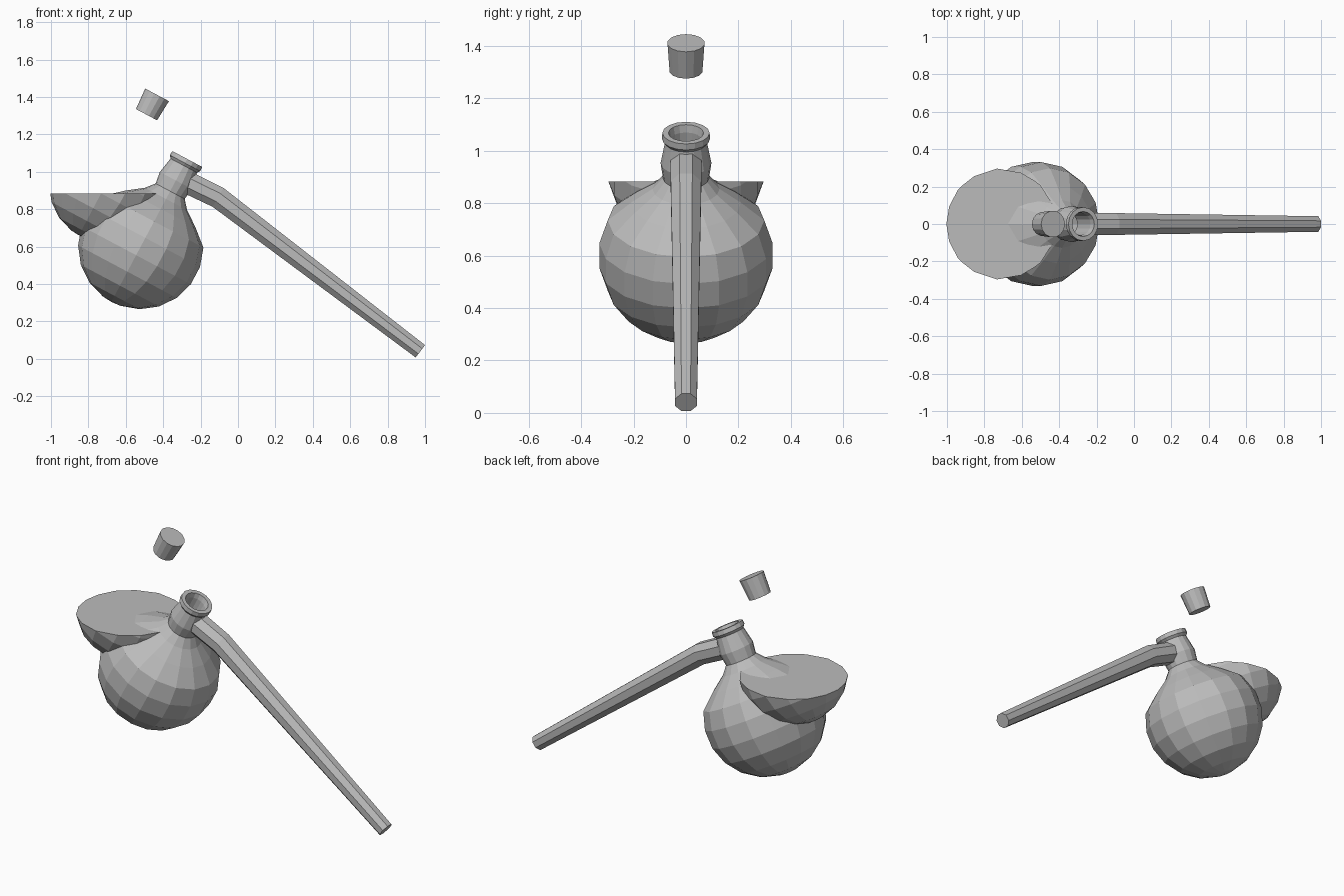
import bpy, bmesh, math
from mathutils import Matrix, Vector

TILT = math.radians(28)
BULB_R = 0.335

if "Cube" in bpy.data.objects:
    bpy.data.objects.remove(bpy.data.objects["Cube"])

grey = bpy.data.materials.new("plain_grey")
grey.use_nodes = True
colour = (0.5, 0.5, 0.5, 1)
grey.diffuse_color = colour
grey.node_tree.nodes["Principled BSDF"].inputs["Base Color"].default_value = colour


def finish(name, bm):
    bmesh.ops.recalc_face_normals(bm, faces=bm.faces)
    mesh = bpy.data.meshes.new(name)
    bm.to_mesh(mesh)
    bm.free()
    mesh.materials.append(grey)
    obj = bpy.data.objects.new(name, mesh)
    bpy.context.collection.objects.link(obj)
    return obj


def lathe(profile, sides, centre):
    """Spin (radius, height) points about the tilted axis through centre."""
    bm = bmesh.new()
    pts = [bm.verts.new((r, 0, h)) for r, h in profile]
    edges = [bm.edges.new(pair) for pair in zip(pts, pts[1:])]
    bmesh.ops.spin(bm, geom=pts + edges, cent=(0, 0, 0), axis=(0, 0, 1),
                   angle=math.tau, steps=sides, use_duplicate=False)
    bmesh.ops.remove_doubles(bm, verts=bm.verts, dist=0.0005)
    bm.transform(Matrix.Translation(centre) @ Matrix.Rotation(TILT, 4, "Y"))
    return bm


def arc(radius, start, end, step=18):
    """Sphere profile between two latitudes in degrees."""
    angles = [math.radians(a) for a in range(start, end + 1, step)]
    return [(radius * math.cos(a), radius * math.sin(a)) for a in angles]


# Flask: outer bulb, shoulder, neck, lip, then the inner wall
outer = [(0, -BULB_R)] + arc(BULB_R, -81, 27)
shoulder = [(0.21, 0.228), (0.128, 0.288), (0.088, 0.335)]
neck = [(0.097, 0.40), (0.08, 0.49), (0.092, 0.505), (0.09, 0.53), (0.067, 0.53)]
throat = [(0.06, 0.50), (0.06, 0.35), (0.10, 0.285), (0.19, 0.215)]
inner = arc(BULB_R - 0.02, -81, 27)[::-1] + [(0, 0.02 - BULB_R)]
finish("flask", lathe(outer + shoulder + neck + throat + inner, 16, (-0.52, 0, 0.60)))

# Liquid: sphere sliced flat at its surface
bm = lathe([(0, -0.3)] + arc(0.3, -81, 81) + [(0, 0.3)], 16, (-0.71, 0, 0.925))
cut = bmesh.ops.bisect_plane(bm, geom=bm.verts[:] + bm.edges[:] + bm.faces[:],
                             plane_co=(0, 0, 0.883), plane_no=(0, 0, 1), clear_outer=True)
rim = [e for e in cut["geom_cut"] if isinstance(e, bmesh.types.BMEdge)]
bmesh.ops.contextual_create(bm, geom=rim)
finish("liquid", bm)

# Stopper floating above the neck
finish("stopper", lathe([(0, -0.06), (0.064, -0.06), (0.072, 0.06), (0, 0.06)],
                        14, (-0.461, 0, 1.358)))

# Spout: tapered tube through three sections (x, z, radius, slope in degrees)
bm = bmesh.new()
rings = []
for x, z, radius, slope in [(-0.267, 0.941, 0.065, 26), (-0.107, 0.863, 0.063, 30),
                            (0.975, 0.04, 0.045, 37)]:
    a = math.radians(slope)
    up = Vector((math.sin(a), 0, math.cos(a)))
    side = Vector((0, 1, 0))
    ring = []
    for i in range(8):
        t = math.tau * (i + 0.5) / 8
        ring.append(bm.verts.new(Vector((x, 0, z)) + radius * (math.cos(t) * up + math.sin(t) * side)))
    rings.append(ring)
for low, high in zip(rings, rings[1:]):
    for i in range(8):
        j = (i + 1) % 8
        bm.faces.new((low[i], low[j], high[j], high[i]))
bm.faces.new(rings[0])
bm.faces.new(rings[-1])
finish("spout", bm)
